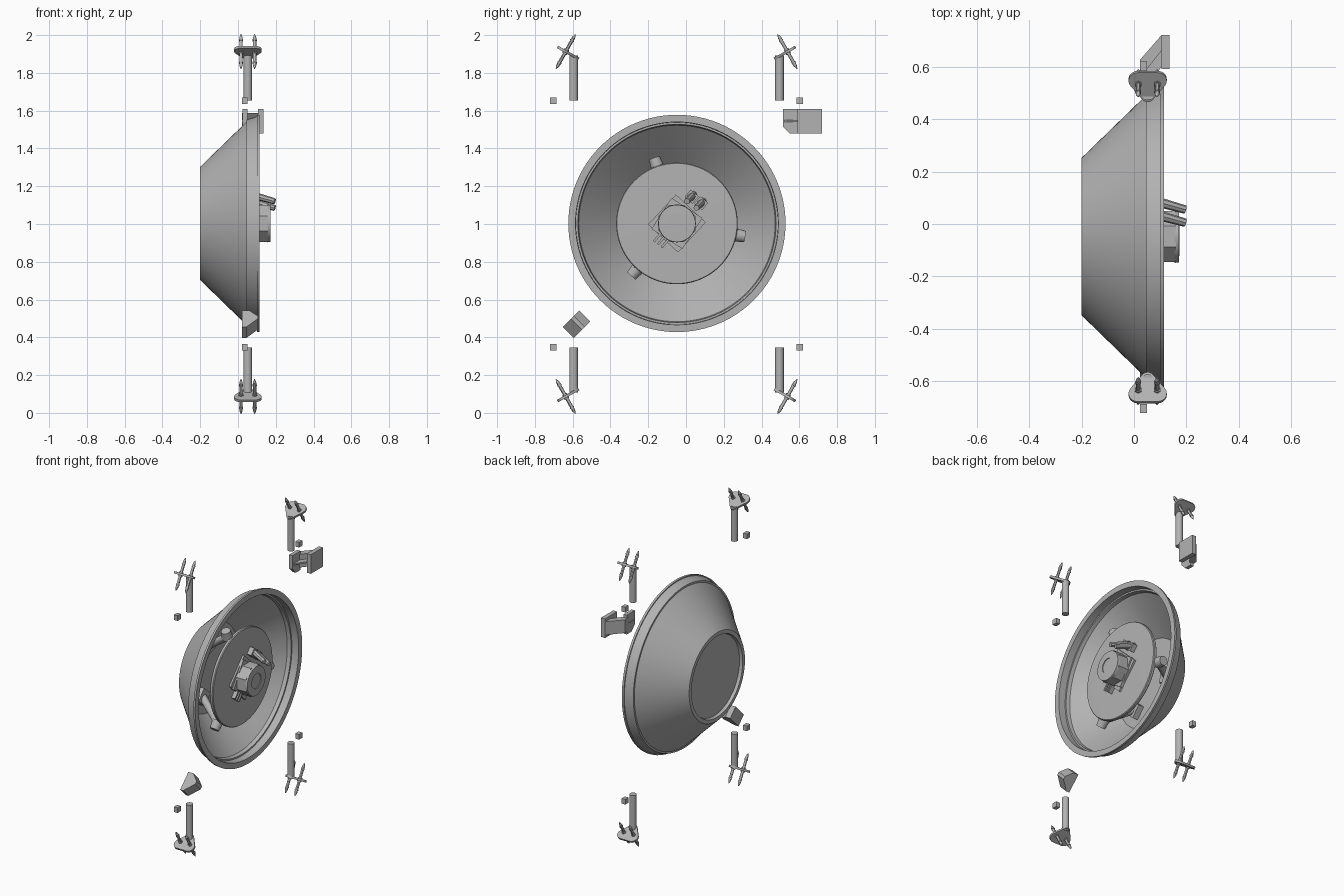
import bpy, bmesh, math
from mathutils import Matrix, Vector

cube = bpy.data.objects.get("Cube")
if cube:
    bpy.data.objects.remove(cube)

grey = bpy.data.materials.new("plain grey")
grey.use_nodes = True
COLOUR = (0.45, 0.45, 0.45, 1)
grey.diffuse_color = COLOUR
grey.node_tree.nodes["Principled BSDF"].inputs["Base Color"].default_value = COLOUR

CY, CZ = -0.048, 1.003  # dish axis


def finish(bm, name, smooth=True):
    bmesh.ops.remove_doubles(bm, verts=bm.verts, dist=1e-5)
    bmesh.ops.recalc_face_normals(bm, faces=bm.faces)
    mesh = bpy.data.meshes.new(name)
    bm.to_mesh(mesh)
    bm.free()
    mesh.materials.append(grey)
    ob = bpy.data.objects.new(name, mesh)
    bpy.context.collection.objects.link(ob)
    if smooth:
        bpy.ops.object.select_all(action="DESELECT")
        ob.select_set(True)
        bpy.context.view_layer.objects.active = ob
        bpy.ops.object.shade_smooth_by_angle(angle=math.radians(30))


def lathe(name, profile, steps=72, turn=0.0, smooth=True):
    """Spin (x, radius) points about the dish axis."""
    bm = bmesh.new()
    rot = Matrix.Rotation(turn, 3, "X")
    verts = [bm.verts.new(rot @ Vector((x, 0, r))) for x, r in profile]
    edges = [bm.edges.new(p) for p in zip(verts, verts[1:])]
    bmesh.ops.spin(bm, geom=verts + edges, cent=(0, 0, 0), axis=(1, 0, 0),
                   angle=math.tau, steps=steps, use_merge=True)
    bmesh.ops.translate(bm, vec=(0, CY, CZ), verts=bm.verts)
    finish(bm, name, smooth)


def rod(name, a, b, r1, r2=None, sides=16):
    a, b = Vector(a), Vector(b)
    bm = bmesh.new()
    place = Matrix.Translation((a + b) / 2) @ (b - a).to_track_quat("Z", "Y").to_matrix().to_4x4()
    bmesh.ops.create_cone(bm, cap_ends=True, segments=sides, radius1=r1,
                          radius2=r1 if r2 is None else r2, depth=(b - a).length, matrix=place)
    finish(bm, name, sides > 6)


def box(name, centre, size, turn=0.0):
    bm = bmesh.new()
    m = Matrix.Translation(centre) @ Matrix.Rotation(turn, 4, "X") @ Matrix.Diagonal((*size, 1))
    bmesh.ops.create_cube(bm, size=1, matrix=m)
    finish(bm, name, False)


def prism(name, outline, height, place):
    """Extrude an outline lying in the local xy plane along local z."""
    bm = bmesh.new()
    face = bm.faces.new([bm.verts.new((x, y, 0)) for x, y in outline])
    out = bmesh.ops.extrude_face_region(bm, geom=[face])
    bmesh.ops.translate(bm, vec=(0, 0, height),
                        verts=[v for v in out["geom"] if isinstance(v, bmesh.types.BMVert)])
    bmesh.ops.transform(bm, matrix=place, verts=bm.verts)
    finish(bm, name, False)


# Dish shell with recessed back and stepped, flaring rim
lathe("dish", [(-.18, 0), (-.18, .27), (-.2, .275), (-.2, .3), (.045, .538), (.045, .55),
               (.1, .567), (.1, .574), (.114, .575), (.114, .537), (.065, .535), (.065, .525),
               (.04, .52), (-.17, .295), (-.17, 0)], 96)

# Inner disc and motor
lathe("inner_disc", [(.045, 0), (.045, .318), (.05, .322), (.065, .322), (.07, .318), (.075, 0)])
lathe("motor_plate", [(.06, 0), (.06, .153), (.085, .153), (.085, 0)], 4, math.radians(2), False)
lathe("motor_flange", [(.08, 0), (.08, .138), (.095, .138), (.095, 0)], 4, math.radians(12), False)
lathe("motor_body", [(.07, 0), (.07, .105), (.16, .105), (.16, 0)], 8, math.radians(22.5), False)
lathe("motor_cap", [(.155, 0), (.155, .1), (.172, .098), (.173, .05), (.168, .05), (.168, 0)], 40)

# Plugs and contact pins beside the motor
for i in range(2):
    y, z = .09 - .05 * i, 1.12 + .035 * i
    rod("plug", (.07, y, z), (.195, y - .035, z - .035), .02, .016, 8)
    box("plug_socket", (.085, y - .01, z - .01), (.04, .055, .05), math.radians(-40))
for i in range(3):
    box("contact_pin", (.085, -.152 + .02 * i, .928 - .016 * i), (.03, .055, .012), math.radians(50))

# Three struts holding the disc
for deg in (109, -11, 229):
    a = math.radians(deg)

    def at(x, r):
        return (x, CY + r * math.cos(a), CZ + r * math.sin(a))
    rod("strut", at(-.145, .19), at(.045, .335), .024)
    rod("strut_clip", at(.025, .31), at(.025, .368), .036, .03)
    box("strut_foot", at(-.15, .19), (.04, .09, .09), a)


# Four corner mounts: post, tilted plate, two bolts and a small block
def corner(sy, sz):
    def pos(x, dy, dz):
        return Vector((x, -.05 + sy * dy, 1 + sz * dz))
    rod("post", pos(.052, .545, .655), pos(.052, .545, .892), .023, sides=24)
    up = Vector((0, -sy * .49, sz * .87)).normalized()
    side = Vector((0, sy * .87, sz * .49)).normalized()
    centre = pos(.052, .578, .908)
    bm = bmesh.new()
    for x, v, r in ((-.037, .024, .036), (.037, .024, .036), (0, -.045, .024)):
        for k in range(20):
            t = k * math.tau / 20
            for h in (-.007, .007):
                p = centre + side * (v + r * math.sin(t)) + up * h
                bm.verts.new(p + Vector((x + r * math.cos(t), 0, 0)))
    bmesh.ops.convex_hull(bm, input=bm.verts)
    bmesh.ops.dissolve_limit(bm, angle_limit=.01, verts=bm.verts, edges=bm.edges)
    finish(bm, "mount_plate")
    for x in (-.036, .036):
        c = centre + side * .01 + Vector((x, 0, 0))
        rod("bolt", c - up * .085, c + up * .085, .009, sides=12)
        for s in (-1, 1):
            rod("bolt_tip", c + up * s * .085, c + up * s * .105, .009, .002, 12)
            rod("bolt_collar", c + up * s * .064, c + up * s * .072, .0115, sides=12)
            rod("bolt_nut", c + up * s * .005, c + up * s * .014, .014, sides=6)
    box("small_block", pos(.036, .653, .653), (.028, .035, .035))


for sy in (-1, 1):
    for sz in (-1, 1):
        corner(sy, sz)

# Upper side bracket: slab, low angled web, middle shelf and chamfered tongue
box("bracket_slab", (.12, .655, 1.543), (.03, .13, .13))
prism("bracket_web", [(.105, .72), (.022, .625), (.022, .585), (.045, .585), (.105, .66)], .09,
      Matrix.Translation((0, 0, 1.498)))
prism("bracket_shelf", [(.105, .72), (.022, .625), (.022, .52), (.045, .515), (.105, .6)], .01,
      Matrix.Translation((0, 0, 1.54)))
yz_plane = Matrix(((0, 0, 1, .025), (1, 0, 0, 0), (0, 1, 0, 0), (0, 0, 0, 1)))
prism("bracket_tongue", [(.513, 1.608), (.513, 1.515), (.55, 1.478), (.6, 1.478), (.6, 1.608)],
      .025, yz_plane)

# Lower side bracket: slanted wedge turned to the dish edge
length = Vector((0, 1, 1)).normalized()
width = Vector((0, 1, -1)).normalized()
place = Matrix((length, (1, 0, 0), width)).transposed().to_4x4()
place.translation = Vector((0, -.58, .47)) - width * .041
prism("edge_wedge", [(-.062, .022), (.062, .022), (.062, .06), (.02, .105), (0, .105),
                     (-.062, .045)], .082, place)
